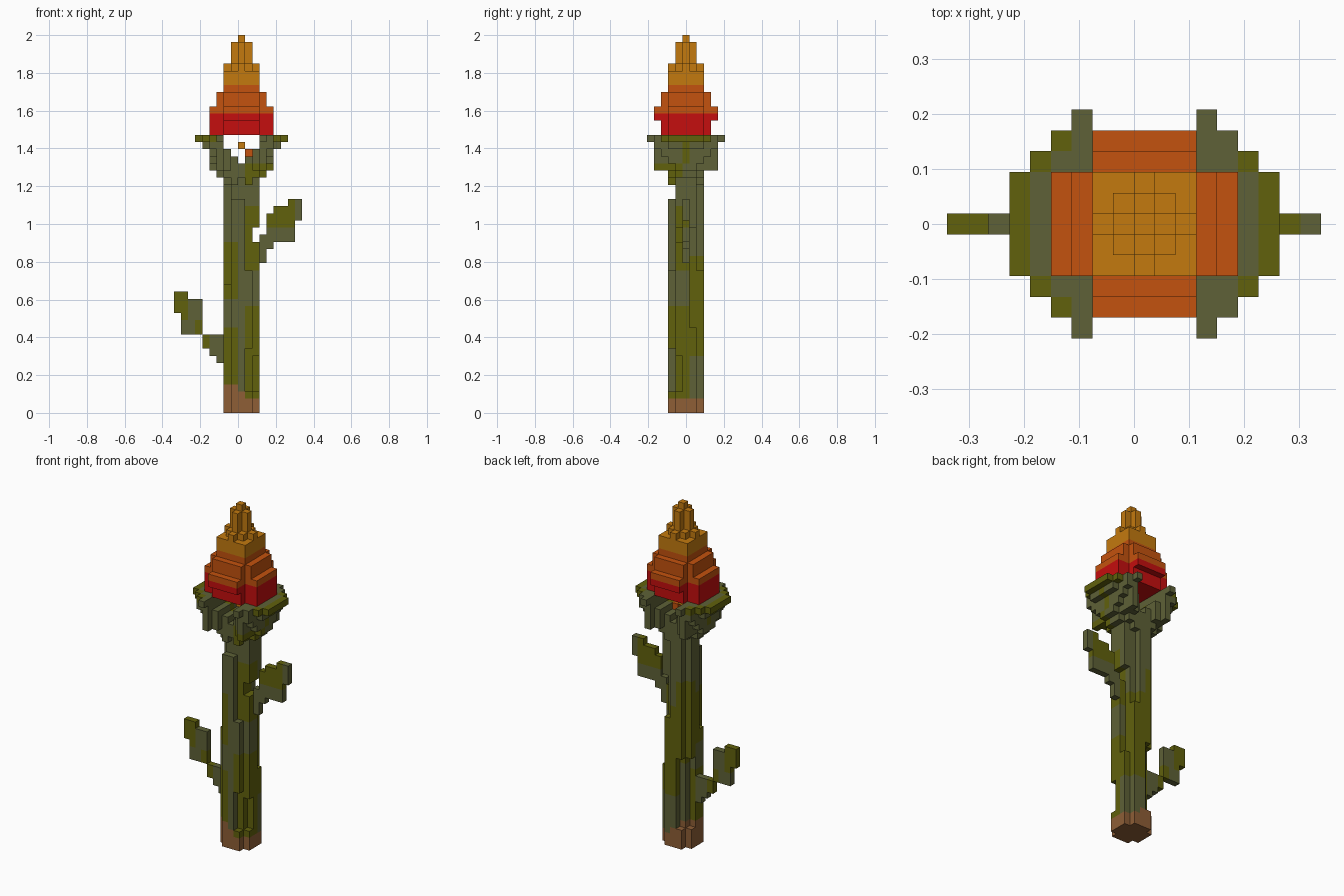
import bpy, bmesh
from mathutils import Vector

if "Cube" in bpy.data.objects:
    bpy.data.objects.remove(bpy.data.objects["Cube"])

V = 2 / 53  # edge length of one block


def material(name, rgb):
    lin = [((c / 255 + 0.055) / 1.055) ** 2.4 if c > 10 else c / 255 / 12.92 for c in rgb]
    m = bpy.data.materials.new(name)
    m.use_nodes = True
    m.diffuse_color = (*lin, 1)
    m.node_tree.nodes["Principled BSDF"].inputs["Base Color"].default_value = (*lin, 1)
    return m


MATS = [material("grey_green", (94, 97, 55)), material("olive", (97, 97, 12)),
        material("bark_brown", (142, 94, 54)), material("red", (197, 14, 14)),
        material("orange", (196, 82, 14)), material("amber", (196, 122, 15))]
GREEN, OLIVE, BROWN, RED, ORANGE, AMBER = range(6)


def box(i0, i1, j0, j1, k0, k1):
    """Blocks in a range: i and j inclusive, k up to k1."""
    return {(i, j, k) for i in range(i0, i1 + 1) for j in range(j0, j1 + 1) for k in range(k0, k1)}


def sym(u, w, k0, k1):
    return box(-u, u, -w, w, k0, k1)


def build(name, cells, colour):
    """Outer skin of a set of blocks, coloured by a rule on the block position."""
    bm = bmesh.new()
    verts = {}
    used = []

    def vert(p):
        key = tuple(round(c * 2) for c in p)
        if key not in verts:
            verts[key] = bm.verts.new(Vector(p) * V)
        return verts[key]

    for c in sorted(cells):
        centre = Vector((c[0] + 0.5, c[1], c[2] + 0.5))
        for axis in range(3):
            for s in (-1, 1):
                n = list(c)
                n[axis] += s
                if tuple(n) in cells:
                    continue
                corners = []
                for a, b in ((-1, -1), (1, -1), (1, 1), (-1, 1)):
                    d = [0, 0, 0]
                    d[axis] = s / 2
                    d[(axis + 1) % 3] = a / 2
                    d[(axis + 2) % 3] = b / 2
                    corners.append(vert(centre + Vector(d)))
                f = bm.faces.new(corners if s > 0 else corners[::-1])
                m = colour(*c)
                if m not in used:
                    used.append(m)
                f.material_index = used.index(m)
    me = bpy.data.meshes.new(name)
    bm.to_mesh(me)
    bm.free()
    for m in used:
        me.materials.append(MATS[m])
    ob = bpy.data.objects.new(name, me)
    bpy.context.collection.objects.link(ob)
    return ob


# Stem: square core, cross-shaped foot, wandering ridges on each side
stem = sym(1, 1, 0, 34) | sym(2, 1, 0, 3) | sym(1, 2, 0, 3)
stem |= box(-1, 0, -2, -2, 0, 30) | box(1, 1, -2, -2, 9, 20)           # front
stem |= box(2, 2, 0, 1, 0, 12) | box(2, 2, -1, 0, 8, 24) | box(2, 2, -1, 1, 26, 33)  # left
stem |= box(-2, -2, -1, 0, 0, 18) | box(-2, -2, 0, 1, 14, 33)          # right
stem |= box(0, 1, 2, 2, 0, 20) | box(-1, 0, 2, 2, 14, 33)              # back


def stem_colour(i, j, k):
    if k < (4 if i < 0 else 3 if i == 0 else 2):
        return BROWN
    if j <= 0:
        patch = 4 <= k < 24 and not 12 <= k < 16 if i < 0 else (k < 15 or 20 <= k < 29) and i > 0
    else:
        patch = 8 <= k < 22 if i >= 0 else 13 <= k < 26
    return OLIVE if patch else GREEN


build("stem", stem, stem_colour)

# Calyx: bowl of stepped layers, open at front and back;
# each layer maps distance from the middle in x to the half depth in y
layers = {32: {0: 1, 1: 2, 2: 1},
          33: {0: 2, 1: 2, 2: 2, 3: 1},
          34: {0: 2, 1: 2, 2: 3, 3: 4, 4: 1},
          35: {1: 2, 2: 3, 3: 4, 4: 2},
          36: {2: 3, 3: 4, 4: 3},
          37: {3: 4, 4: 4, 5: 2},
          38: {3: 5, 4: 4, 5: 3, 6: 2}}
calyx = set()
for k, row in layers.items():
    for u, w in row.items():
        calyx |= box(u, u, -w, w, k, k + 1) | box(-u, -u, -w, w, k, k + 1)


def calyx_colour(i, j, k):
    u = abs(i)
    if k == 38:
        return OLIVE if u == 6 or (u == 5 and abs(j) == 3) or (i == -4 and abs(j) == 4) else GREEN
    return OLIVE if (j == 0 and k > 34) or (k < 35 and i > 0 and j < 0) else GREEN


build("calyx", calyx, calyx_colour)

# Bud: stacked crosses narrowing to a tip
bud = sym(4, 2, 39, 43) | sym(2, 3, 39, 45) | sym(2, 4, 41, 43)
bud |= sym(3, 2, 43, 45) | sym(2, 2, 45, 48)
bud |= sym(1, 1, 48, 49) | sym(2, 0, 48, 49) | sym(0, 2, 48, 49)
bud |= sym(1, 0, 49, 52) | sym(0, 1, 49, 52) | sym(0, 0, 52, 53)
build("bud", bud, lambda i, j, k: RED if k < 42 else ORANGE if k < 46 else AMBER)

# Loose seeds inside the bowl
build("amber_seed", box(0, 0, 0, 0, 37, 38), lambda i, j, k: AMBER)
build("orange_seed", box(1, 1, 0, 0, 36, 37), lambda i, j, k: ORANGE)


# Leaves: one block thick, rows of (first, last) blocks by height
def leaf(name, rows, colour):
    cells = set()
    for k, (a, b) in rows.items():
        cells |= box(a, b, 0, 0, k, k + 1)
    build(name, cells, colour)


leaf("upper_leaf", {21: (3, 3), 22: (3, 3), 23: (3, 4), 24: (3, 7), 25: (4, 7), 26: (4, 7),
                    27: (4, 8), 28: (5, 8), 29: (7, 8)},
     lambda i, j, k: OLIVE if (i < 8 and k > 25) or (i == 7 and k > 28) else GREEN)
leaf("lower_leaf", {7: (-3, -3), 8: (-4, -3), 9: (-5, -3), 10: (-5, -3), 11: (-8, -6),
                    12: (-8, -6), 13: (-8, -6), 14: (-9, -6), 15: (-9, -8), 16: (-9, -8)}
     | {15: (-9, -6)},
     lambda i, j, k: OLIVE if (i < -7 and k > 12) or (i == -6 and k < 13)
     or (i == -5 and k > 8) else GREEN)
